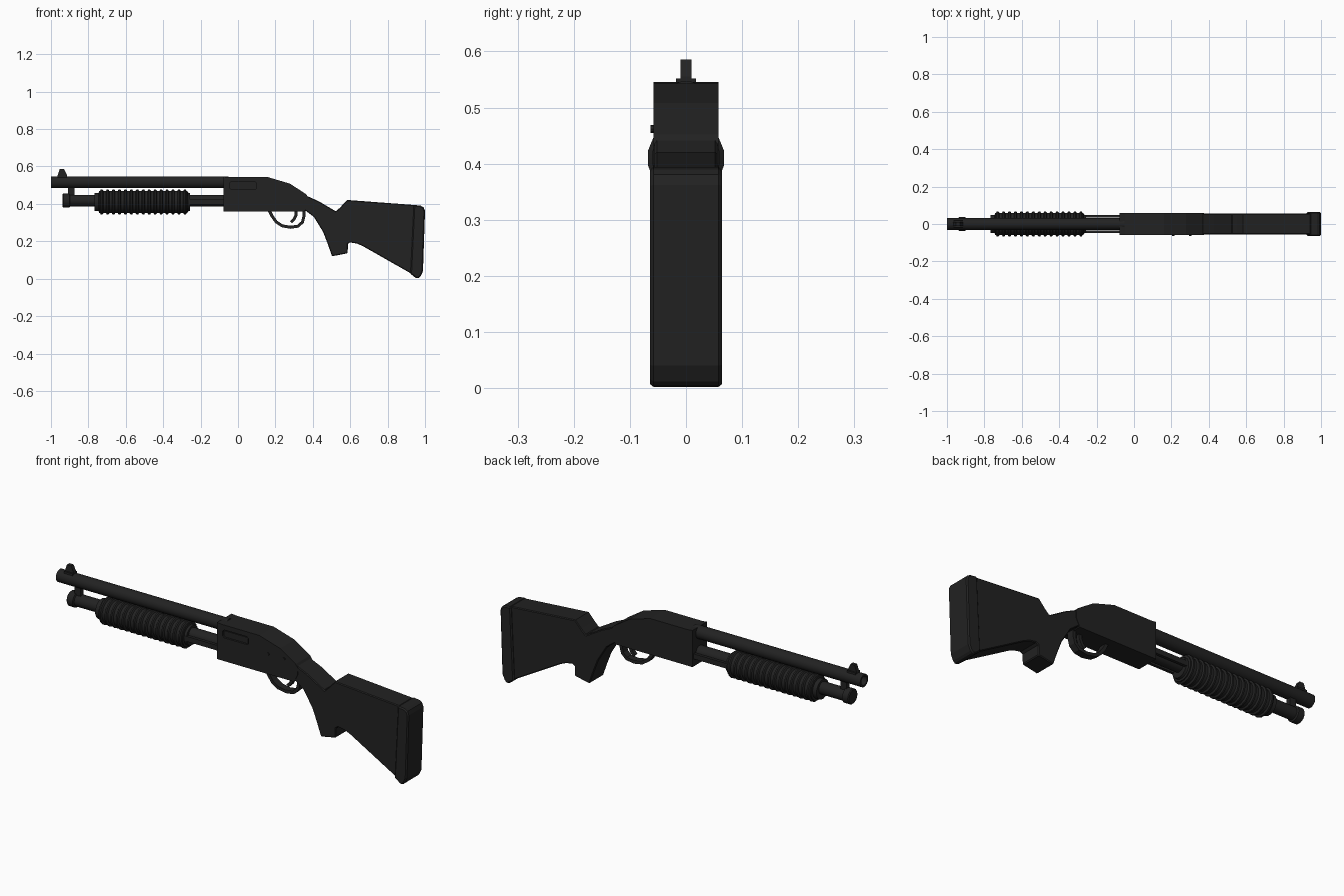
import bpy, bmesh, math
from mathutils import Vector

if "Cube" in bpy.data.objects:
    bpy.data.objects.remove(bpy.data.objects["Cube"])

black = bpy.data.materials.new("matte_black")
black.diffuse_color = (0.016, 0.016, 0.016, 1)
black.use_nodes = True
black.node_tree.nodes["Principled BSDF"].inputs["Base Color"].default_value = black.diffuse_color


def finish(name, bm, smooth=False):
    bmesh.ops.recalc_face_normals(bm, faces=bm.faces[:])
    me = bpy.data.meshes.new(name)
    bm.to_mesh(me)
    bm.free()
    me.materials.append(black)
    ob = bpy.data.objects.new(name, me)
    bpy.context.collection.objects.link(ob)
    bpy.ops.object.select_all(action='DESELECT')
    ob.select_set(True)
    bpy.context.view_layer.objects.active = ob
    if smooth:
        bpy.ops.object.shade_smooth_by_angle(angle=math.radians(35))
    return ob


def slab(name, profile, half, y=0.0, bevel=0.0):
    """Side profile (x, z) extruded across y."""
    bm = bmesh.new()
    f = bm.faces.new([bm.verts.new((x, y - half, z)) for x, z in profile])
    r = bmesh.ops.extrude_face_region(bm, geom=[f])
    vs = [v for v in r["geom"] if isinstance(v, bmesh.types.BMVert)]
    bmesh.ops.translate(bm, verts=vs, vec=(0, 2 * half, 0))
    ob = finish(name, bm)
    if bevel:
        m = ob.modifiers.new("edge", 'BEVEL')
        m.width, m.segments, m.limit_method = bevel, 1, 'ANGLE'
        m.angle_limit = math.radians(60)
    return ob


def box(name, x0, x1, z0, z1, half, y=0.0):
    return slab(name, [(x0, z0), (x1, z0), (x1, z1), (x0, z1)], half, y)


def lathe(name, rings, z, sides=20):
    """Rings (x, radius) turned about a line along x at height z."""
    bm = bmesh.new()
    loops = []
    for x, r in rings:
        loops.append([bm.verts.new((x, r * math.cos(a), z + r * math.sin(a)))
                      for a in (2 * math.pi * (i + .5) / sides for i in range(sides))])
    for a, b in zip(loops, loops[1:]):
        for i in range(sides):
            j = (i + 1) % sides
            bm.faces.new((a[i], a[j], b[j], b[i]))
    bm.faces.new(loops[0])
    bm.faces.new(loops[-1])
    return finish(name, bm, True)


def strip(name, path, thick, half):
    """Flat band following a path in the side plane."""
    pts = [Vector(p) for p in path]
    outer, inner = [], []
    for i, p in enumerate(pts):
        d = (pts[min(i + 1, len(pts) - 1)] - pts[max(i - 1, 0)]).normalized()
        n = Vector((-d.y, d.x)) * thick / 2
        outer.append(p + n)
        inner.append(p - n)
    return slab(name, [tuple(p) for p in outer + inner[::-1]], half)


# Barrel with hollow muzzle, magazine tube and its cap
lathe("barrel", [(-0.96, 0.021), (-1.0, 0.023), (-1.0, 0.032), (-0.05, 0.032)], 0.516)
lathe("magazine_tube", [(-0.92, 0.031), (-0.06, 0.031)], 0.418)
lathe("magazine_cap", [(-0.938, 0.034), (-0.934, 0.038), (-0.902, 0.038), (-0.898, 0.031)], 0.418)

# Barrel lug and front sight
box("barrel_lug", -0.908, -0.875, 0.435, 0.50, 0.012)
box("sight_base", -0.965, -0.915, 0.535, 0.552, 0.018)
slab("front_sight", [(-0.967, 0.545), (-0.953, 0.586), (-0.93, 0.586), (-0.915, 0.555),
                     (-0.915, 0.545)], 0.01)

# Ribbed pump grip
rings = [(-0.767, 0.046), (-0.767, 0.05), (-0.745, 0.05), (-0.743, 0.06)]
count, start, pitch = 15, -0.738, 0.0318
for i in range(count):
    x = start + i * pitch
    rings += [(x, 0.061), (x + 0.005, 0.069), (x + 0.013, 0.069), (x + 0.018, 0.061)]
rings += [(-0.27, 0.061), (-0.268, 0.051), (-0.256, 0.049)]
lathe("pump_grip", rings, 0.41, 16)

# Action bars on both sides
for side, s in (("left", 1), ("right", -1)):
    box("action_bar_" + side, -0.30, -0.06, 0.398, 0.424, 0.007, s * 0.042)

# Receiver with ejection port
receiver = slab("receiver", [(-0.077, 0.36), (0.355, 0.36), (0.375, 0.40), (0.374, 0.438),
                             (0.364, 0.452), (0.278, 0.508), (0.16, 0.543), (-0.05, 0.543),
                             (-0.077, 0.546)], 0.058)
port = [(-0.045, 0.486), (-0.037, 0.478), (0.092, 0.478), (0.1, 0.486),
        (0.1, 0.510), (0.092, 0.518), (-0.037, 0.518), (-0.045, 0.510)]
cutter = slab("port_cutter", port, 0.012, -0.06)
cutter.hide_render = True
mod = receiver.modifiers.new("port", 'BOOLEAN')
mod.operation, mod.object, mod.solver = 'DIFFERENCE', cutter, 'EXACT'
bpy.context.view_layer.objects.active = receiver
bpy.ops.object.modifier_apply(modifier="port")
bpy.data.objects.remove(cutter)
box("bolt", -0.038, 0.093, 0.484, 0.512, 0.004, -0.049)

# Receiver pins
for i, x in enumerate((0.21, 0.30)):
    slab("pin_%d" % (i + 1), [(x + 0.007 * math.cos(a), 0.462 + 0.007 * math.sin(a))
         for a in (k * math.pi / 4 for k in range(8))], 0.003, -0.060)

# Trigger guard and trigger
strip("trigger_guard", [(0.165, 0.368), (0.182, 0.335), (0.205, 0.303), (0.235, 0.283), (0.28, 0.275),
                        (0.322, 0.281), (0.345, 0.303), (0.353, 0.335), (0.353, 0.368)], 0.016, 0.018)
strip("trigger", [(0.312, 0.368), (0.31, 0.34), (0.3, 0.318), (0.284, 0.302)], 0.016, 0.009)

# Stock with pistol grip
slab("stock", [(0.36, 0.448), (0.374, 0.44), (0.43, 0.415), (0.524, 0.36), (0.55, 0.385), (0.583, 0.421),
               (0.945, 0.394), (0.93, 0.025), (0.668, 0.174), (0.635, 0.188), (0.60, 0.194),
               (0.588, 0.186), (0.586, 0.136), (0.503, 0.12), (0.48, 0.185), (0.455, 0.25),
               (0.406, 0.33), (0.364, 0.362), (0.34, 0.37)], 0.056, bevel=0.004)

# Butt pad
slab("butt_pad", [(0.94, 0.395), (0.978, 0.390), (0.993, 0.381), (1.0, 0.362), (0.989, 0.04),
                  (0.976, 0.012), (0.962, 0.0), (0.948, 0.006), (0.922, 0.026)], 0.064, bevel=0.006)
